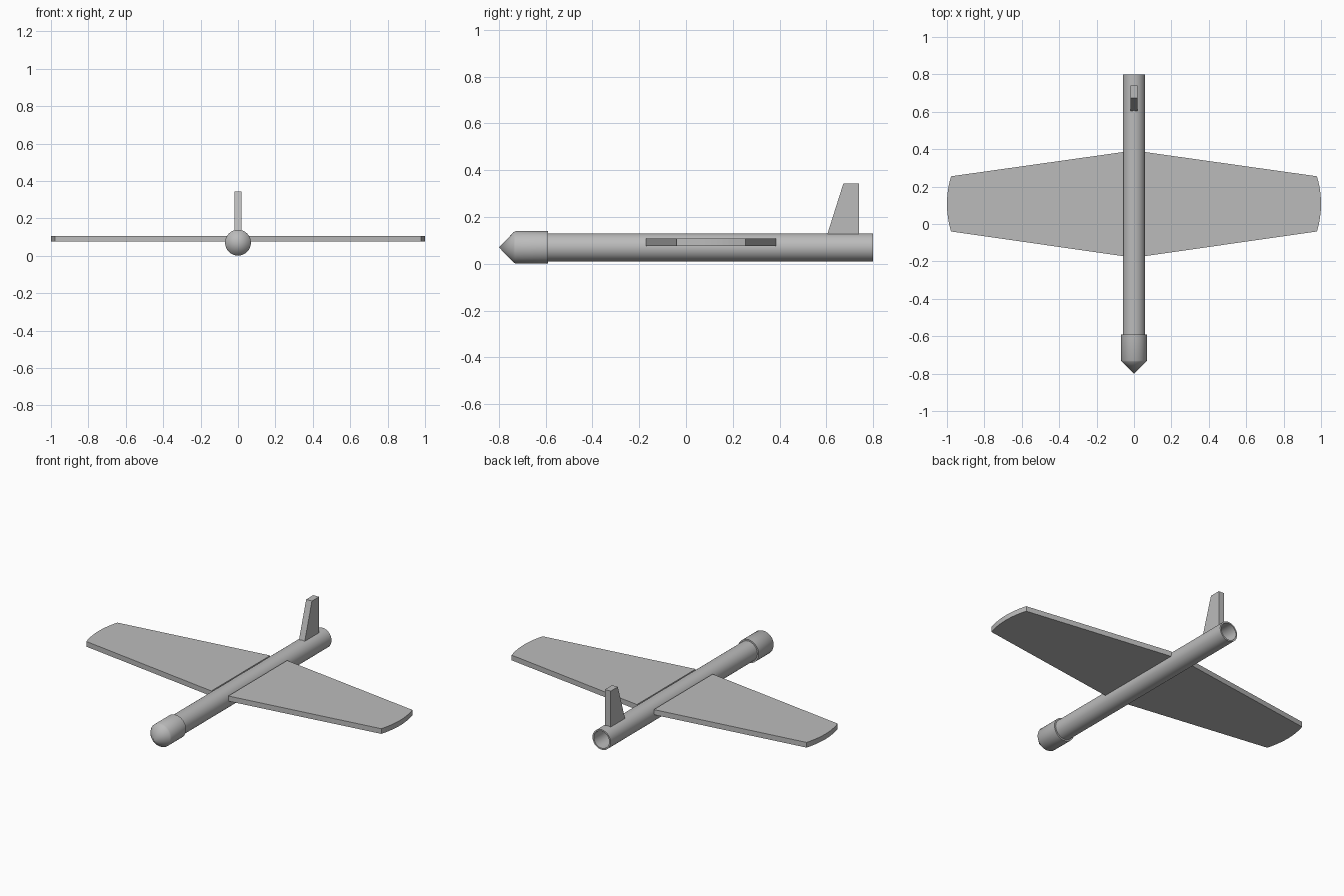
import bpy, bmesh, math

cube = bpy.data.objects.get("Cube")
if cube:
    bpy.data.objects.remove(cube)

grey = bpy.data.materials.new("plain grey")
grey.use_nodes = True
grey.diffuse_color = (0.5, 0.5, 0.5, 1)
grey.node_tree.nodes["Principled BSDF"].inputs["Base Color"].default_value = (0.5, 0.5, 0.5, 1)

AXIS_Z = 0.07


def finish(name, bm, smooth=False):
    bmesh.ops.remove_doubles(bm, verts=bm.verts, dist=1e-5)
    bmesh.ops.recalc_face_normals(bm, faces=bm.faces)
    mesh = bpy.data.meshes.new(name)
    bm.to_mesh(mesh)
    bm.free()
    mesh.materials.append(grey)
    obj = bpy.data.objects.new(name, mesh)
    bpy.context.collection.objects.link(obj)
    if smooth:
        bpy.ops.object.select_all(action='DESELECT')
        obj.select_set(True)
        bpy.context.view_layer.objects.active = obj
        bpy.ops.object.shade_smooth_by_angle(angle=math.radians(30))
    return obj


def lathe(name, profile, steps=48):
    """Spin (radius, y) points around the fuselage axis."""
    bm = bmesh.new()
    verts = [bm.verts.new((r, y, AXIS_Z)) for r, y in profile]
    edges = [bm.edges.new(pair) for pair in zip(verts, verts[1:])]
    bmesh.ops.spin(bm, geom=verts + edges, cent=(0, 0, AXIS_Z), axis=(0, 1, 0),
                   angle=math.tau, steps=steps, use_merge=True)
    return finish(name, bm, smooth=True)


def slab(name, outline, thickness):
    """Extrude a flat outline along the given vector."""
    bm = bmesh.new()
    face = bm.faces.new([bm.verts.new(p) for p in outline])
    new = bmesh.ops.extrude_face_region(bm, geom=[face])["geom"]
    moved = [v for v in new if isinstance(v, bmesh.types.BMVert)]
    bmesh.ops.translate(bm, verts=moved, vec=thickness)
    return finish(name, bm)


# Hollow body tube, open at the back
lathe("body_tube", [(0.06, -0.6), (0.06, 0.8), (0.051, 0.8), (0.051, -0.6), (0.06, -0.6)])

# Nose cap with a pointed front
lathe("nose_cap", [(0, -0.8), (0.065, -0.737), (0.069, -0.73), (0.069, -0.59), (0, -0.59)])

# Tapered wings with bowed tips
tip_front, tip_back, steps = -0.04, 0.255, 12
tip = []
for i in range(steps + 1):
    t = i / steps
    tip.append((0.978 + 0.022 * (1 - (2 * t - 1) ** 2),
                tip_front + (tip_back - tip_front) * t))
plan = [(0.056, -0.172)] + tip + [(0.056, 0.385)]
for side, label in ((1, "left"), (-1, "right")):
    slab(label + "_wing", [(side * x, y, 0.076) for x, y in plan], (0, 0, 0.031))

# Upright tail fin with a swept leading edge
fin = [(0.605, 0.128), (0.74, 0.128), (0.74, 0.343), (0.673, 0.343)]
slab("tail_fin", [(-0.019, y, z) for y, z in fin], (0.038, 0, 0))
